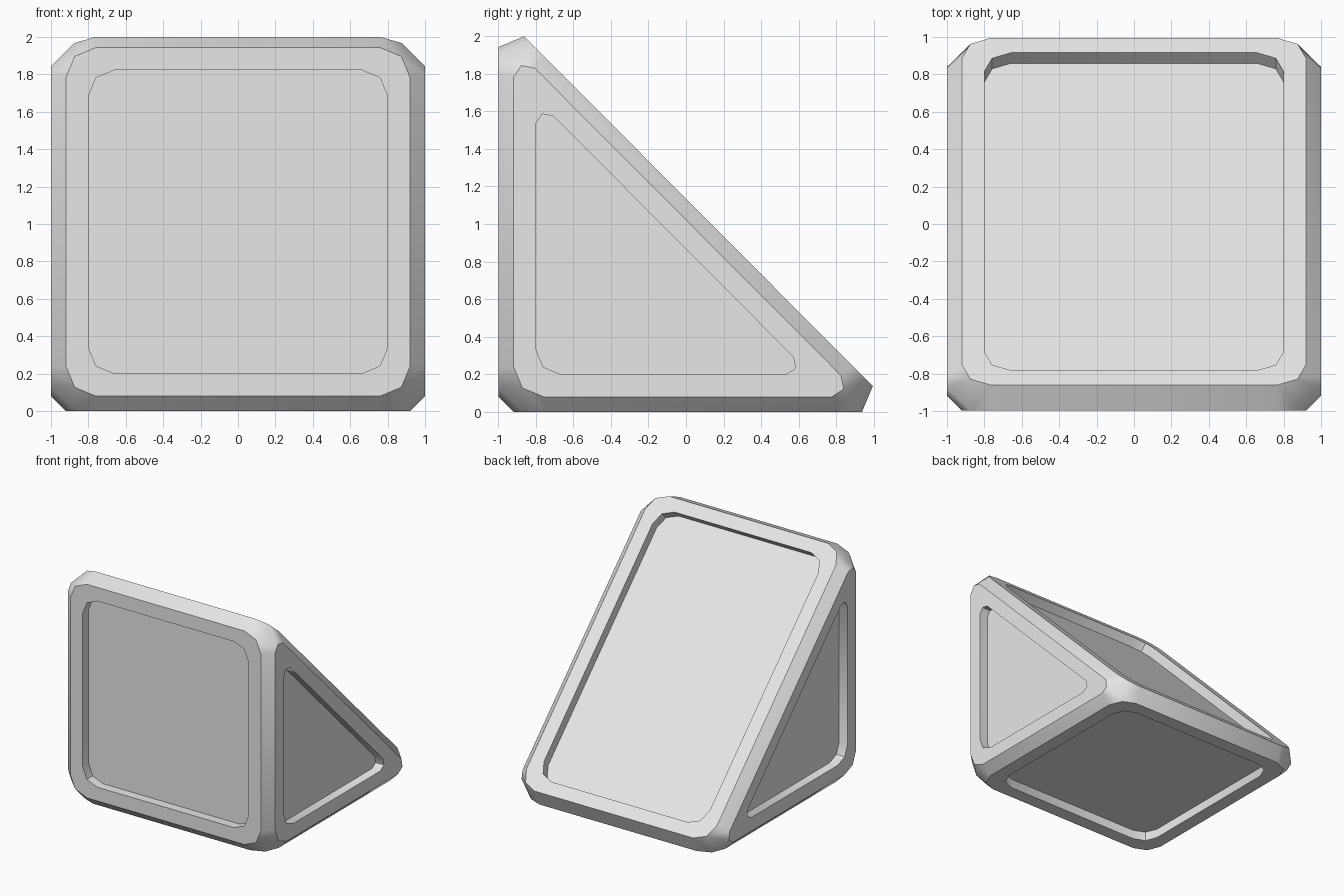
import bpy, bmesh, math
from mathutils import Vector

if "Cube" in bpy.data.objects:
    bpy.data.objects.remove(bpy.data.objects["Cube"])

BEVEL, DEPTH = 0.08, 0.08

# Core wedge: triangle profile (y, z) swept across x
PROFILE = [(-0.918, 0.08), (0.938, 0.08), (-0.918, 1.943)]
L = [Vector((-0.92, y, z)) for y, z in PROFILE]
R = [Vector((0.92, y, z)) for y, z in PROFILE]
CENTRE = sum(L + R, Vector()) / 6


def directions(c, i):
    v = c[i]
    return v, (c[i - 1] - v).normalized(), (c[(i + 1) % len(c)] - v).normalized()


def rounded(c, t):
    """Round each corner with a two-segment arc of tangent length t."""
    out = []
    for i in range(len(c)):
        v, a, b = directions(c, i)
        half = a.angle(b) / 2
        mid = v + (a + b).normalized() * (t / math.cos(half) - t * math.tan(half))
        out += [v + a * t, mid, v + b * t]
    return out


def inset(c, d):
    """Move edge i (corner i to i+1) inwards by d[i]."""
    out = []
    for i in range(len(c)):
        v, a, b = directions(c, i)
        s = math.sin(a.angle(b))
        out.append(v + a * (d[i] / s) + b * (d[i - 1] / s))
    return out


# Sides: corners, edge insets, outer rounding, panel rounding
SIDES = [
    ([L[0], R[0], R[2], L[2]], [0.12] * 4, 0.16, 0.14),                # front
    ([L[0], R[0], R[1], L[1]], [0.12] * 4, 0.16, 0.14),                # bottom
    ([L[1], R[1], R[2], L[2]], [0.112, 0.12, 0.112, 0.12], 0.155, 0.142),  # slope
    (L, [0.12, 0.11, 0.12], 0.16, 0.13),                               # left
    (R, [0.12, 0.11, 0.12], 0.16, 0.13),                               # right
]

bm = bmesh.new()
rings = []
for corners, d, t_out, t_in in SIDES:
    n = (corners[1] - corners[0]).cross(corners[2] - corners[0]).normalized()
    if n.dot(corners[0] - CENTRE) < 0:
        n = -n
    c = [v + n * BEVEL for v in corners]
    ring = [bm.verts.new(p) for p in rounded(c, t_out)]
    rings.append((ring, rounded(inset(c, d), t_in), n))

# Chamfered shell: hull of all rounded sides, then open the flat sides
bmesh.ops.convex_hull(bm, input=bm.verts[:])
for ring, _, _ in rings:
    members = set(ring)
    caps = [f for f in bm.faces if all(v in members for v in f.verts)]
    bmesh.ops.delete(bm, geom=caps, context='FACES_ONLY')
    inner = [e for e in bm.edges if not e.link_faces]
    bmesh.ops.delete(bm, geom=inner, context='EDGES')
bmesh.ops.dissolve_limit(bm, angle_limit=math.radians(0.5),
                         verts=[], edges=bm.edges[:])

# Flat rims with recessed panels
for ring, panel, n in rings:
    lip = [bm.verts.new(p) for p in panel]
    floor = [bm.verts.new(p - n * DEPTH) for p in panel]
    for lo, hi in ((ring, lip), (lip, floor)):
        for i in range(len(lo)):
            j = (i + 1) % len(lo)
            bm.faces.new((lo[i], lo[j], hi[j], hi[i]))
    bm.faces.new(floor)
bmesh.ops.recalc_face_normals(bm, faces=bm.faces[:])

mesh = bpy.data.meshes.new("wedge_block")
bm.to_mesh(mesh)
bm.free()
grey = bpy.data.materials.new("light grey")
grey.diffuse_color = (0.8, 0.8, 0.8, 1)
grey.use_nodes = True
grey.node_tree.nodes["Principled BSDF"].inputs["Base Color"].default_value = grey.diffuse_color
mesh.materials.append(grey)
obj = bpy.data.objects.new("wedge_block", mesh)
bpy.context.collection.objects.link(obj)
bpy.context.view_layer.objects.active = obj
obj.select_set(True)
bpy.ops.object.shade_smooth_by_angle(angle=math.radians(40))
